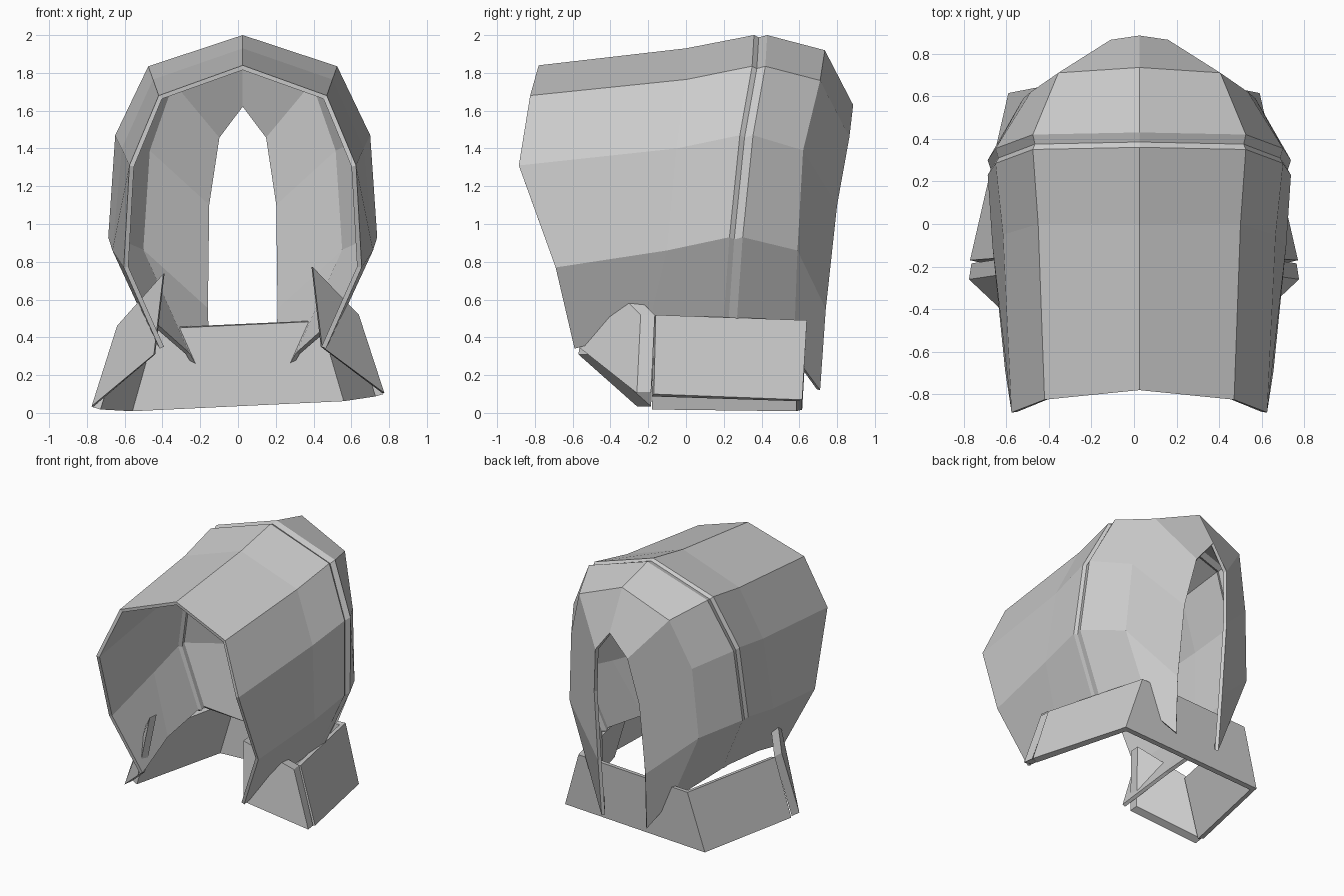
import bpy, bmesh
from mathutils import Vector

cube = bpy.data.objects.get("Cube")
if cube:
    bpy.data.objects.remove(cube)

grey = bpy.data.materials.new("plain_grey")
grey.use_nodes = True
grey.diffuse_color = (0.6, 0.6, 0.6, 1)
grey.node_tree.nodes["Principled BSDF"].inputs["Base Color"].default_value = (0.6, 0.6, 0.6, 1)


def make(name, verts, faces, thickness=0, mirror=False):
    """Flat-shaded shell with optional mirroring and inward wall thickness."""
    mesh = bpy.data.meshes.new(name)
    mesh.from_pydata(verts, [], faces)
    mesh.materials.append(grey)
    ob = bpy.data.objects.new(name, mesh)
    bpy.context.collection.objects.link(ob)
    if mirror:
        mod = ob.modifiers.new("mirror", 'MIRROR')
        mod.use_clip = True
    if thickness:
        mod = ob.modifiers.new("wall", 'SOLIDIFY')
        mod.thickness = thickness
        mod.offset = -1
    return ob


def bridge(rows):
    """Quads joining consecutive rows of equal length."""
    n = len(rows[0])
    verts = [p for row in rows for p in row]
    faces = [(i * n + j, i * n + j + 1, (i + 1) * n + j + 1, (i + 1) * n + j)
             for i in range(len(rows) - 1) for j in range(n - 1)]
    return verts, faces


# Hood: half rings from crown to lower edge, front opening to back slit
front = [(0, -.78, 1.84), (.445, -.825, 1.68), (.60, -.885, 1.31), (.63, -.69, .77), (.44, -.59, .34)]
middle = [(0, 0, 1.93), (.475, 0, 1.765), (.64, -.05, 1.40), (.69, -.10, .86), (.50, -.20, .45)]
crest = [(0, .36, 2.0), (.50, .35, 1.835), (.675, .285, 1.47), (.712, .23, .93), (.52, .20, .50)]
groove = [(x * .98, y + .025, z - .012) for x, y, z in crest]
crest_back = [(x, y + .07, z) for x, y, z in crest]
rear = [(0, .735, 1.92), (.38, .71, 1.76), (.51, .62, 1.39), (.545, .59, .86), (.30, .57, .31)]
slit = [(0, .885, 1.63), (.135, .865, 1.46), (.19, .80, 1.10), (.20, .74, .55), (.19, .71, .12)]
hood = make("hood", *bridge([front, middle, crest, groove, crest_back, rear, slit]),
            thickness=.025, mirror=True)
hood.location.x = .025


def tilt(x, y, z):
    return (x, y, z + .045 * x)


# Collar: two side walls and a back wall, leaning inward and slightly tilted
bottom = [(.77, -.17, .065), (.59, .615, .043), (-.59, .615, .043), (-.77, -.17, .065)]
top = [(.64, -.16, .49), (.46, .64, .47), (-.46, .64, .47), (-.64, -.16, .49)]
make("collar", *bridge([[tilt(*a), tilt(*b)][::-1] for a, b in zip(bottom, top)]),
     thickness=.045)

# Collar wings: slanted plates closing the front ends of the side walls
outline = [(.775, -.26, .07), (.64, -.24, .49), (.395, -.50, .755), (.445, -.57, .33)]
for side, name in ((1, "collar_wing_left"), (-1, "collar_wing_right")):
    front_face = [tilt(side * x, y, z) for x, y, z in outline]
    back_face = [(x * .985, y + .075, z) for x, y, z in front_face]
    faces = [(0, 1, 2, 3), (7, 6, 5, 4)]
    faces += [(i, i + 4, (i + 1) % 4 + 4, (i + 1) % 4) for i in range(4)]
    wing = make(name, front_face + back_face, faces)
    bm = bmesh.new()
    bm.from_mesh(wing.data)
    bmesh.ops.recalc_face_normals(bm, faces=bm.faces)
    bm.to_mesh(wing.data)
    bm.free()
